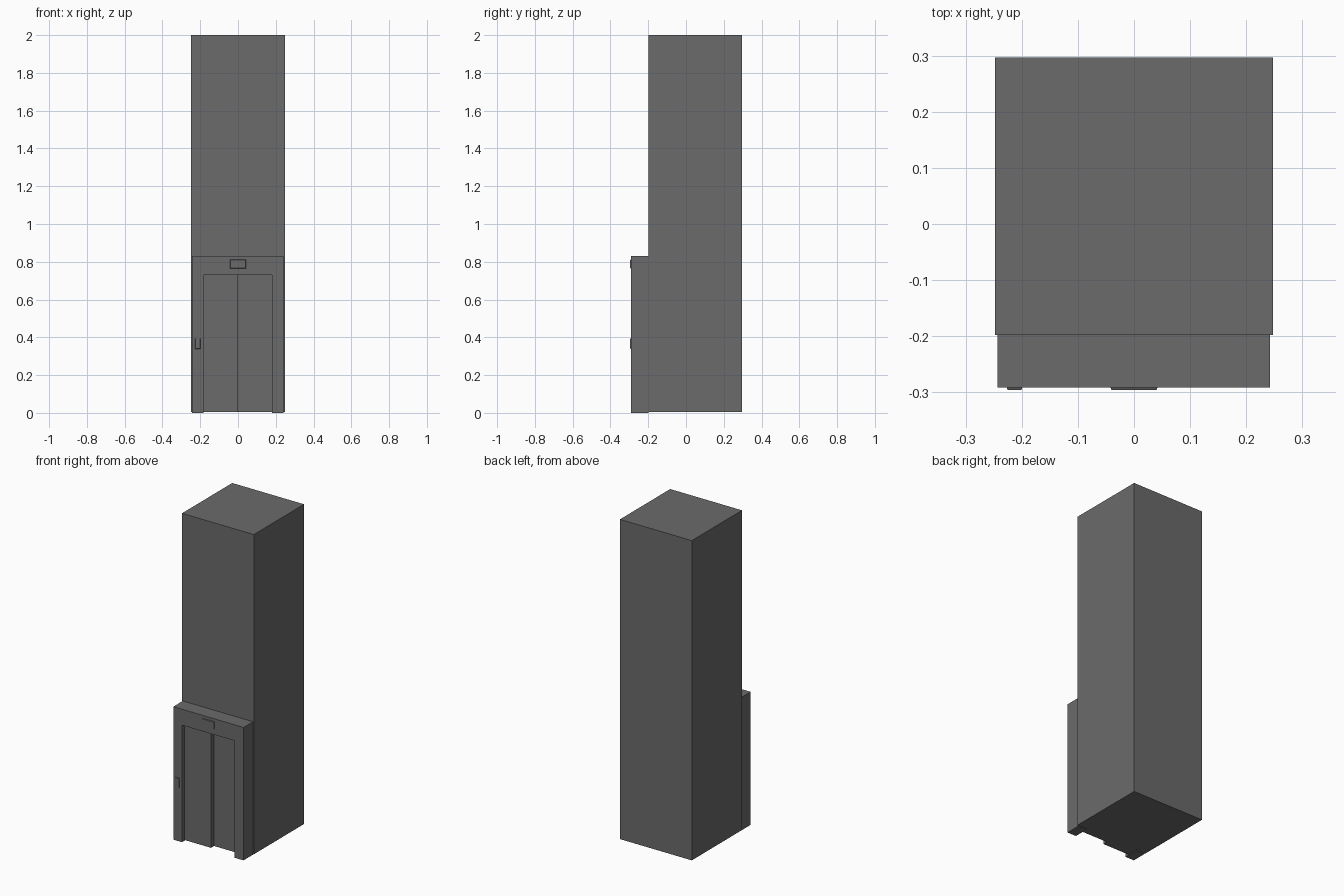
import bpy
import bmesh

if "Cube" in bpy.data.objects:
    bpy.data.objects.remove(bpy.data.objects["Cube"])

grey = bpy.data.materials.new("mid grey")
grey.diffuse_color = (0.145, 0.145, 0.145, 1)
grey.use_nodes = True
grey.node_tree.nodes["Principled BSDF"].inputs["Base Color"].default_value = grey.diffuse_color


def finish(name, bm):
    bmesh.ops.recalc_face_normals(bm, faces=bm.faces)
    mesh = bpy.data.meshes.new(name)
    bm.to_mesh(mesh)
    bm.free()
    mesh.materials.append(grey)
    obj = bpy.data.objects.new(name, mesh)
    bpy.context.collection.objects.link(obj)
    return obj


def box(name, x, y, z, front_inset=0.0):
    """Box from (min, max) ranges; front_inset chamfers the -y face."""
    bm = bmesh.new()
    bmesh.ops.create_cube(bm, size=1)
    for v in bm.verts:
        front = v.co.y < 0
        sx, sz = v.co.x > 0, v.co.z > 0
        v.co = (x[sx], y[not front], z[sz])
        if front:
            v.co.x += -front_inset if sx else front_inset
            v.co.z += -front_inset if sz else front_inset
    return finish(name, bm)


# Tall lift shaft
box("shaft", (-0.248, 0.248), (-0.198, 0.297), (0.004, 2.0))

# Door surround: an arch-shaped profile pushed back to the shaft
profile = [(-0.243, 0), (-0.183, 0), (-0.183, 0.73), (0.181, 0.73),
           (0.181, 0), (0.242, 0), (0.242, 0.83), (-0.243, 0.83)]
bm = bmesh.new()
face = bm.faces.new([bm.verts.new((x, -0.291, z)) for x, z in profile])
ext = bmesh.ops.extrude_face_region(bm, geom=[face])
bmesh.ops.translate(bm, vec=(0, 0.093, 0),
                    verts=[g for g in ext["geom"] if isinstance(g, bmesh.types.BMVert)])
finish("door_surround", bm)

# Two sliding doors, the right one set deeper
box("left_door", (-0.183, 0.0), (-0.266, -0.198), (0.004, 0.73))
box("right_door", (0.0, 0.181), (-0.236, -0.198), (0.004, 0.73))

# Floor indicator above the doors and call button plate on the left
box("floor_indicator", (-0.042, 0.042), (-0.296, -0.291), (0.765, 0.812), 0.002)
box("call_plate", (-0.227, -0.199), (-0.296, -0.291), (0.338, 0.395), 0.002)
